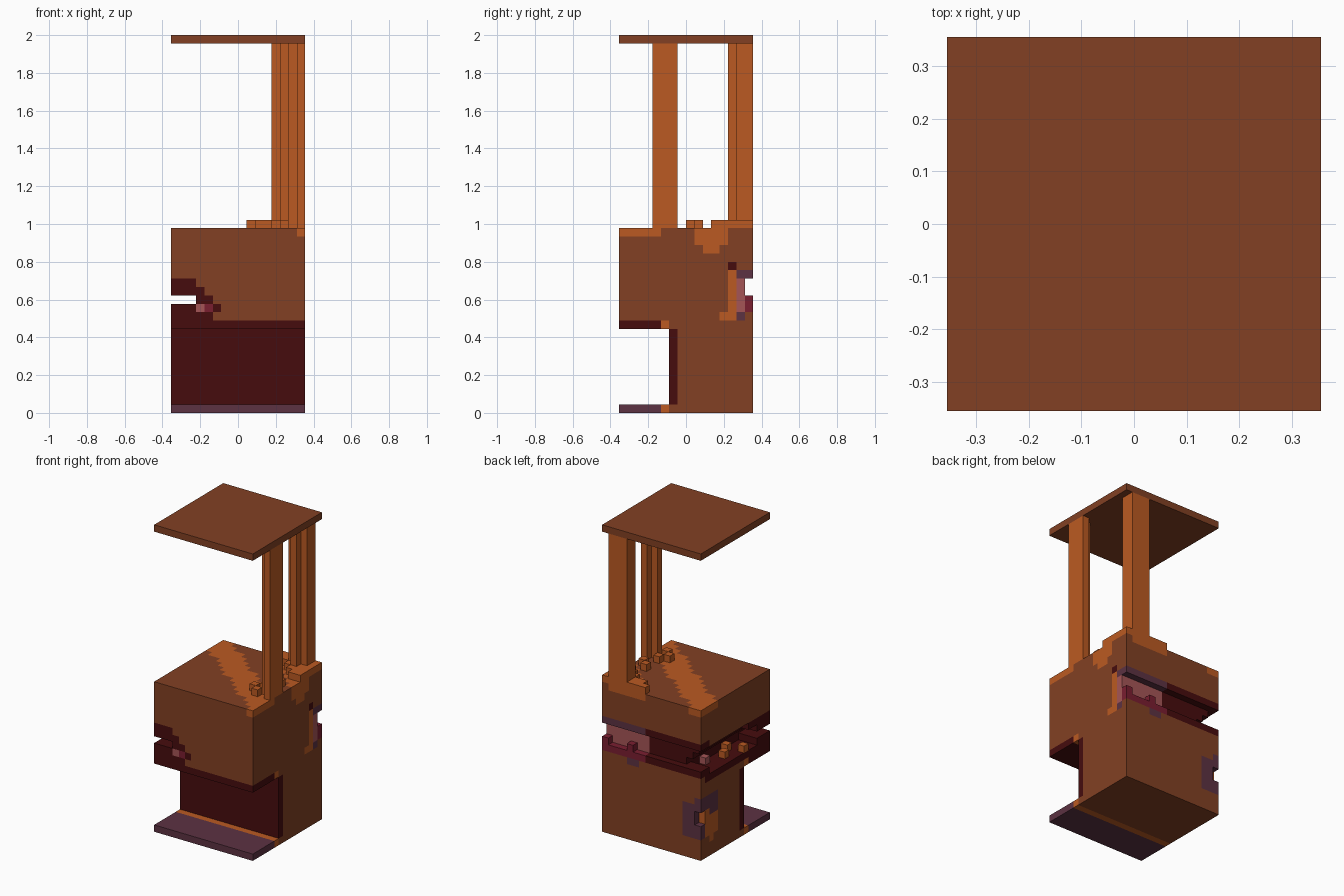
import bpy, bmesh, math
from mathutils import Vector

cube = bpy.data.objects.get("Cube")
if cube:
    bpy.data.objects.remove(cube, do_unlink=True)

U = 2 / 45          # block edge length
N = 16              # blocks across
HALF = N * U / 2


def linear(c):
    c /= 255
    return c / 12.92 if c < 0.04 else ((c + 0.055) / 1.055) ** 2.4


def material(name, *rgb):
    m = bpy.data.materials.new(name)
    col = tuple(linear(c) for c in rgb) + (1,)
    m.use_nodes = True
    m.diffuse_color = col
    m.node_tree.nodes["Principled BSDF"].inputs["Base Color"].default_value = col
    return m


MATS = [material("brown", 130, 64, 35), material("orange", 187, 90, 34),
        material("dark red", 70, 12, 13), material("plum", 92, 50, 66),
        material("dusty pink", 165, 85, 86), material("crimson", 122, 30, 48)]
BROWN, ORANGE, DARK, PLUM, PINK, CRIMSON = range(6)


def cells(x, y, z):
    """All block cells of a box; each argument is one index or an inclusive range."""
    r = [range(a, a + 1) if isinstance(a, int) else range(a[0], a[1] + 1) for a in (x, y, z)]
    return [(i, j, k) for i in r[0] for j in r[1] for k in r[2]]


def fill(part, col, x, y, z):
    part.update({c: col for c in cells(x, y, z)})


def paint(part, col, x, y, z):
    part.update({c: col for c in cells(x, y, z) if c in part})


def carve(part, x, y, z):
    for c in cells(x, y, z):
        part.pop(c, None)


def build(name, part):
    """Skin the exposed sides of the blocks and merge coplanar faces per colour."""
    bm = bmesh.new()
    for cell, col in part.items():
        for axis in range(3):
            for s in (0, 1):
                near = list(cell)
                near[axis] += 2 * s - 1
                if tuple(near) in part:
                    continue
                a, b = (axis + 1) % 3, (axis + 2) % 3
                vs = []
                for p, q in ((0, 0), (1, 0), (1, 1), (0, 1)):
                    v = list(cell)
                    v[axis] += s
                    v[a] += p
                    v[b] += q
                    vs.append(bm.verts.new(Vector(v) * U - Vector((HALF, HALF, 0))))
                f = bm.faces.new(vs if s else vs[::-1])
                f.material_index = col
    bmesh.ops.remove_doubles(bm, verts=bm.verts, dist=U / 100)
    bmesh.ops.dissolve_limit(bm, angle_limit=math.radians(1), verts=bm.verts,
                             edges=bm.edges, delimit={'MATERIAL'})
    me = bpy.data.meshes.new(name)
    bm.to_mesh(me)
    bm.free()
    for m in MATS:
        me.materials.append(m)
    bpy.context.collection.objects.link(bpy.data.objects.new(name, me))


ALL = (0, 15)

# Main body with the wide front recess
body = {}
fill(body, BROWN, ALL, ALL, (0, 21))
carve(body, ALL, (0, 5), (1, 9))
paint(body, DARK, ALL, 6, (1, 9))
paint(body, DARK, ALL, (0, 4), 10)
paint(body, ORANGE, ALL, 5, 10)
paint(body, PLUM, ALL, (0, 4), 0)
paint(body, ORANGE, ALL, 5, 0)

# Diagonal band across the top
for i in range(N):
    for j in range(N):
        if abs(j - 14 + 0.8 * i) < 2.3 or i + j > 23:
            paint(body, ORANGE, i, j, 21)
paint(body, BROWN, 15, (13, 15), 21)
paint(body, ORANGE, 15, (9, 12), (20, 21))
paint(body, ORANGE, 15, (10, 11), 19)

# Left-hand slot: dark lining stepped on the front, then carved through
for k, right in ((16, -1), (15, 2), (14, 3), (13, 4), (12, 5), (11, 4)):
    if right >= 0:
        paint(body, DARK, (0, right), (0, 14), k)
        paint(body, DARK, (0, right), 15, max(k, 12))
paint(body, PINK, 3, 0, 12)
paint(body, CRIMSON, 4, 0, 12)
carve(body, (0, 2), ALL, 13)
carve(body, (0, 2), (3, 13), 12)
carve(body, (0, 1), (3, 15), 14)
carve(body, 0, (5, 15), 15)
paint(body, BROWN, 0, (9, 13), 10)
for i, j, col in ((0, 5, ORANGE), (1, 8, ORANGE), (2, 6, ORANGE), (2, 11, PINK)):
    fill(body, col, i, j, 12)

# Rear slot: dark half and pink half, with lips above and below
paint(body, DARK, (0, 8), 14, (12, 16))
paint(body, DARK, (0, 8), 15, 16)
paint(body, DARK, (0, 8), 15, 12)
paint(body, PINK, (9, 15), 14, (12, 15))
paint(body, PLUM, (9, 15), (14, 15), 16)
paint(body, CRIMSON, (9, 15), 15, (12, 13))
paint(body, PLUM, (10, 11), 15, 11)
carve(body, ALL, 15, (14, 15))
carve(body, (0, 10), 15, 13)
carve(body, (12, 14), 15, 13)

# Slot end marks on the right side face
paint(body, ORANGE, 15, 13, (11, 16))
paint(body, ORANGE, 15, 12, 11)
paint(body, PLUM, 15, 14, 11)
paint(body, DARK, 15, 13, 17)

# Damaged lower rear corner
paint(body, PLUM, (0, 2), 15, (3, 7))
paint(body, PLUM, 0, (12, 15), (5, 8))
paint(body, ORANGE, 0, (12, 14), (3, 5))
paint(body, ORANGE, 0, 13, 2)
paint(body, ORANGE, (0, 1), 14, (4, 6))
carve(body, 0, 15, (5, 6))
build("body", body)

# Stepped pad and loose blocks on top of the body
pad = {}
for j, first in ((15, 9), (14, 10), (13, 12), (12, 13), (11, 14)):
    fill(pad, ORANGE, (first, 15), j, 22)
for i, j in ((14, 8), (13, 9), (13, 6), (12, 5), (13, 4)):
    fill(pad, ORANGE, i, j, 22)
build("top_pad", pad)

# Posts holding the roof
front_post, corner_post = {}, {}
fill(front_post, ORANGE, 15, (4, 6), (22, 43))
fill(front_post, ORANGE, 14, 5, (22, 43))
build("front_post", front_post)
fill(corner_post, ORANGE, (12, 14), (14, 15), (23, 43))
fill(corner_post, ORANGE, 13, 13, (23, 43))
build("corner_post", corner_post)

# Flat roof
roof = {}
fill(roof, BROWN, ALL, ALL, 44)
build("roof", roof)
